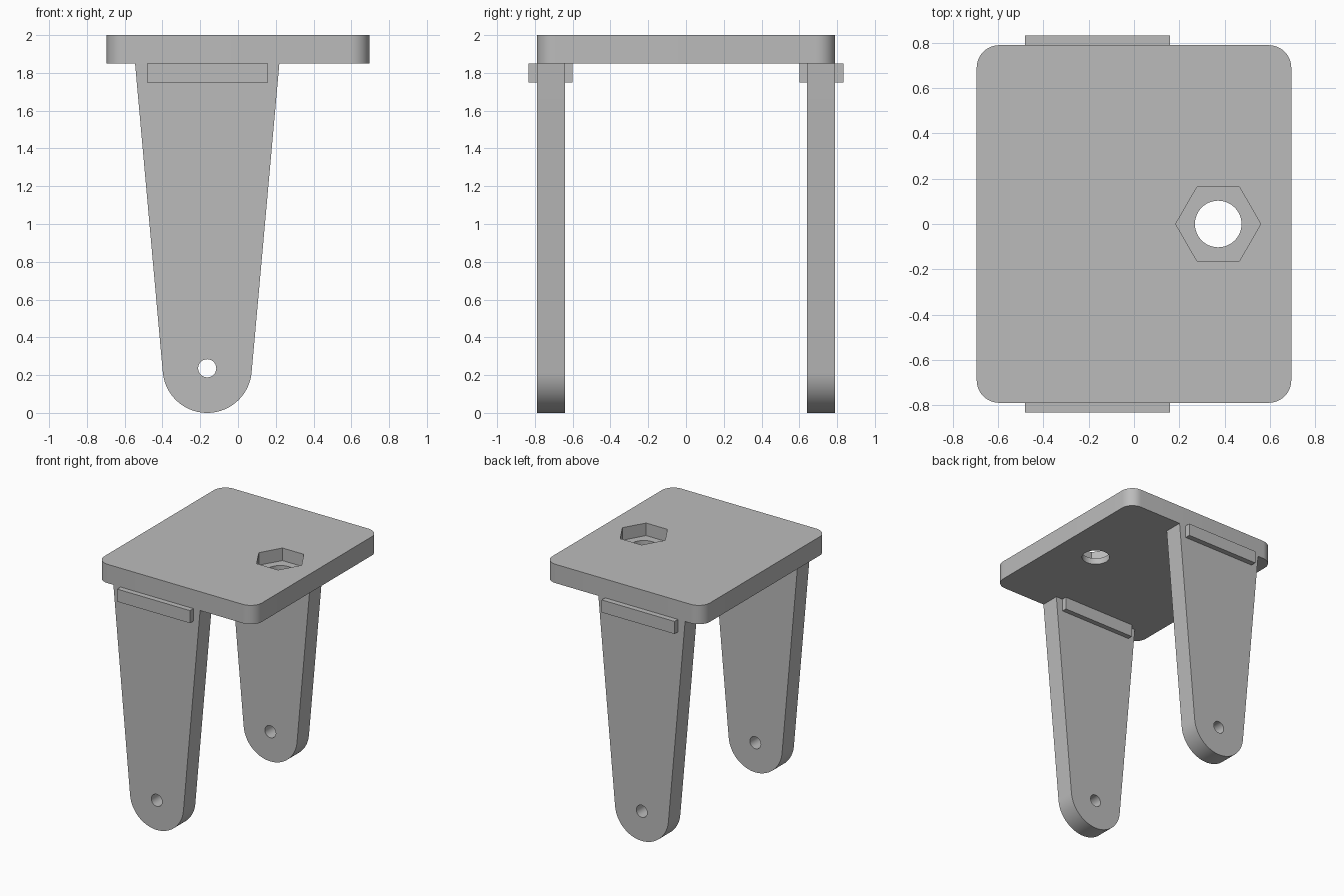
import bpy, bmesh
from math import sin, cos, pi, radians, asin
from mathutils import Vector

cube = bpy.data.objects.get("Cube")
if cube:
    bpy.data.objects.remove(cube, do_unlink=True)

grey = bpy.data.materials.new("plain grey")
grey.use_nodes = True
grey.diffuse_color = (0.5, 0.5, 0.5, 1)
grey.node_tree.nodes["Principled BSDF"].inputs["Base Color"].default_value = (0.5, 0.5, 0.5, 1)


def arc(cx, cy, r, start, end, steps):
    """Points along an arc, angles in radians."""
    return [(cx + r * cos(start + (end - start) * i / steps),
             cy + r * sin(start + (end - start) * i / steps)) for i in range(steps + 1)]


def circle(cx, cy, r, sides):
    return arc(cx, cy, r, 0, 2 * pi, sides)[:-1]


def prism(name, profile, axis, low, high):
    """Extrude a closed profile along z, or an x-z profile along y."""
    place = (lambda u, v, d: (u, v, d)) if axis == "z" else (lambda u, v, d: (u, d, v))
    bm = bmesh.new()
    face = bm.faces.new([bm.verts.new(place(u, v, low)) for u, v in profile])
    out = bmesh.ops.extrude_face_region(bm, geom=[face])
    moved = [g for g in out["geom"] if isinstance(g, bmesh.types.BMVert)]
    bmesh.ops.translate(bm, verts=moved, vec=Vector(place(0, 0, high - low)))
    bmesh.ops.recalc_face_normals(bm, faces=bm.faces)
    mesh = bpy.data.meshes.new(name)
    bm.to_mesh(mesh)
    bm.free()
    mesh.materials.append(grey)
    obj = bpy.data.objects.new(name, mesh)
    bpy.context.collection.objects.link(obj)
    return obj


def activate(obj):
    bpy.ops.object.select_all(action="DESELECT")
    obj.select_set(True)
    bpy.context.view_layer.objects.active = obj


def cut(obj, cutter):
    """Subtract the cutter, then discard it."""
    cutter.hide_render = True
    mod = obj.modifiers.new("cut", "BOOLEAN")
    mod.operation = "DIFFERENCE"
    mod.solver = "EXACT"
    mod.object = cutter
    activate(obj)
    bpy.ops.object.modifier_apply(modifier=mod.name)
    bpy.data.objects.remove(cutter, do_unlink=True)


def smooth(obj):
    activate(obj)
    bpy.ops.object.shade_smooth_by_angle(angle=radians(30))


# Top plate with rounded corners
half_x, half_y, corner, under = 0.695, 0.79, 0.1, 1.85
outline = []
for quarter, (sx, sy) in enumerate([(1, 1), (-1, 1), (-1, -1), (1, -1)]):
    outline += arc(sx * (half_x - corner), sy * (half_y - corner), corner,
                   quarter * pi / 2, (quarter + 1) * pi / 2, 12)
plate = prism("top_plate", outline, "z", under, 2)

# Bolt hole and hexagonal nut pocket
cut(plate, prism("bolt_cutter", circle(0.372, 0, 0.103, 48), "z", 1.7, 2.2))
cut(plate, prism("nut_cutter", circle(0.372, 0, 0.188, 6), "z", 1.9, 2.2))
smooth(plate)

# Tapered legs with round ends, pivot holes and cross tabs
leg_x, pivot_z, end_r, top_half = -0.163, 0.236, 0.236, 0.382
lean = asin((top_half - end_r) / (under - pivot_z))
leg_profile = [(leg_x - top_half, under)]
leg_profile += arc(leg_x, pivot_z, end_r, pi + lean, 2 * pi - lean, 40)
leg_profile += [(leg_x + top_half, under)]
tab_profile = [(-0.482, 1.75), (0.16, 1.75), (0.16, under), (-0.482, under)]

for side, sign in (("front", -1), ("back", 1)):
    low, high = sorted((sign * 0.64, sign * half_y))
    leg = prism(side + "_leg", leg_profile, "y", low, high)
    cut(leg, prism("pivot_cutter", circle(leg_x, pivot_z, 0.048, 32), "y", low - 0.1, high + 0.1))
    smooth(leg)
    low, high = sorted((sign * 0.6, sign * 0.833))
    prism(side + "_tab", tab_profile, "y", low, high)
